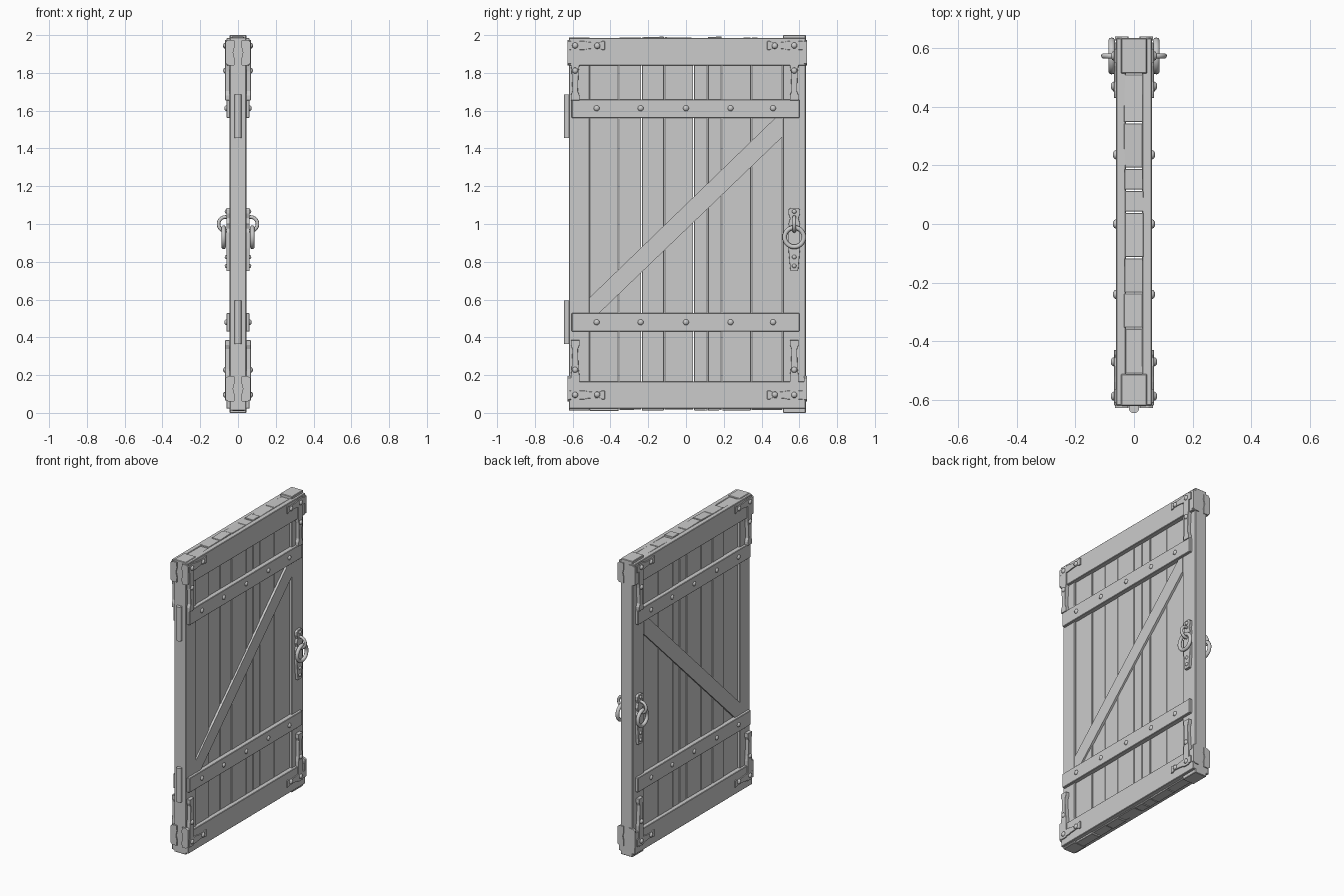
import bpy, bmesh, math, random
from mathutils import Matrix, Vector

if "Cube" in bpy.data.objects:
    bpy.data.objects.remove(bpy.data.objects["Cube"])

random.seed(4)


def finish(name, bm, bevel=0.0, smooth=False):
    bmesh.ops.recalc_face_normals(bm, faces=bm.faces[:])
    me = bpy.data.meshes.new(name)
    bm.to_mesh(me)
    bm.free()
    ob = bpy.data.objects.new(name, me)
    bpy.context.collection.objects.link(ob)
    if bevel:
        m = ob.modifiers.new("bevel", 'BEVEL')
        m.width = bevel
        m.segments = 1
    if smooth:
        for p in me.polygons:
            p.use_smooth = True
    return ob


def prism(bm, pts, lo, hi, axis=0):
    """Extrude a 2D outline: axis 0 takes (y, z) points, axis 1 takes (x, z)."""
    def co(p, d):
        return (d, p[0], p[1]) if axis == 0 else (p[0], d, p[1])
    a = [bm.verts.new(co(p, lo)) for p in pts]
    b = [bm.verts.new(co(p, hi)) for p in pts]
    bm.faces.new(a)
    bm.faces.new(b[::-1])
    for i in range(len(pts)):
        j = (i + 1) % len(pts)
        bm.faces.new((a[i], b[i], b[j], a[j]))


def rect(y0, y1, z0, z1):
    return [(y0, z0), (y1, z0), (y1, z1), (y0, z1)]


def both_sides(name, outlines, x0, x1, bevel=0.0):
    bm = bmesh.new()
    for pts in outlines:
        for s in (-1, 1):
            prism(bm, pts, s * x0, s * x1)
    return finish(name, bm, bevel)


def strap(c, start, tip, w, along_z=True):
    """Forged strap outline: straight root, narrow waist, flared tip."""
    L = tip - start
    side = [(0, w), (.42, w), (.52, w * .8), (.85, w * .62), (.92, w), (1, w)]
    pts = [(c + h, start + t * L) for t, h in side]
    pts += [(c - h, start + t * L) for t, h in reversed(side)]
    return pts if along_z else [(b, a) for a, b in pts]


# Planks with slightly uneven ends and thickness
edges = [-.512, -.355, -.235, -.115, .04, .115, .19, .345, .512]
for i, (a, b) in enumerate(zip(edges, edges[1:])):
    bm = bmesh.new()
    j = lambda k: random.uniform(-k, k)
    z0, z1 = .014 + j(.005), 1.986 + j(.005)
    pts = [(a + .002, z0 + j(.003)), (b - .002, z0 + j(.003)),
           (b - .002, z1 + j(.003)), (a + .002, z1 + j(.003))]
    o = j(.003)
    prism(bm, pts, -.032 + o, .032 + o)
    finish("plank_%d" % (i + 1), bm, .002)

# Edge stiles
for name, a, b, z0, z1 in (("hinge_stile", -.62, -.511, .012, 1.988),
                           ("latch_stile", .513, .634, 0, 2)):
    bm = bmesh.new()
    prism(bm, rect(a, b, z0, z1), -.044, .044)
    finish(name, bm, .003)

# Rails and diagonal brace on both faces
both_sides("end_rails", [rect(-.619, .634, .022, .167), rect(-.619, .634, 1.84, 1.984)],
           .028, .061, .003)
both_sides("cross_rails", [rect(-.605, .6, .43, .528), rect(-.605, .6, 1.562, 1.66)],
           .028, .062, .003)
both_sides("diagonal_brace", [[(-.511, .61), (-.511, .528), (-.46, .528), (.511, 1.462),
                               (.511, 1.562), (.473, 1.562)]], .028, .045)

# Corner straps and the caps wrapping the door edges
arms, nails = [], []
for sy, yc in ((-1, -.587), (1, .573)):
    for top in (False, True):
        f = (lambda z: 2.005 - (z - .035)) if top else (lambda z: z)
        f = (lambda z: 2.04 - z) if top else (lambda z: z)
        arms.append(strap(yc, f(.065), f(.385), .023))
        arms.append(strap(f(.095), sy * .618, sy * .43, .023, False))
        nails += [(.068, yc, f(.095)), (.068, sy * .47, f(.097)), (.068, yc, f(.228))]
both_sides("corner_straps", arms, .04, .068, .001)

bm = bmesh.new()
for y0, y1 in ((-.628, -.61), (.625, .64)):
    for z0 in (.06, 1.84):
        for s in (-1, 1):
            pts = [(.065, .01), (.065, .125), (.05, .135), (.02, .135), (.018, .10),
                   (.026, .068), (.018, .035), (.02, .0), (.05, .0)]
            prism(bm, [(s * x, z + z0) for x, z in pts], y0, y1, 1)
finish("edge_caps", bm)

# Hinge barrels
bm = bmesh.new()
for z in (.48, 1.57):
    bmesh.ops.create_cone(bm, cap_ends=True, segments=16, radius1=.018, radius2=.018,
                          depth=.23, matrix=Matrix.Translation((0, -.627, z)))
hinge = finish("hinge_barrels", bm)

# Handle plates
half = [(.02, .75), (.025, .80), (.031, .87), (.031, .955), (.022, .975), (.031, 1.0),
        (.022, 1.03), (.031, 1.055), (.031, 1.075), (.018, 1.086)]
plate = [(.573 + a, z) for a, z in half] + [(.573 - a, z) for a, z in reversed(half)]
both_sides("handle_plates", [plate], .04, .062, .001)


# Handle rings and staples
def torus(bm, centre, R, r, axis, n=28, m=10):
    rot = Matrix.Rotation(math.pi / 2, 3, axis)
    grid = []
    for i in range(n):
        a = 2 * math.pi * i / n
        row = []
        for k in range(m):
            t = 2 * math.pi * k / m
            d = R + r * math.cos(t)
            v = rot @ Vector((d * math.cos(a), d * math.sin(a), r * math.sin(t)))
            row.append(bm.verts.new(v + Vector(centre)))
        grid.append(row)
    for i in range(n):
        for k in range(m):
            p, q = grid[i], grid[(i + 1) % n]
            bm.faces.new((p[k], q[k], q[(k + 1) % m], p[(k + 1) % m]))


rings, staples = bmesh.new(), bmesh.new()
for s in (-1, 1):
    torus(rings, (s * .076, .573, .93), .051, .012, 'Y')
    torus(staples, (s * .066, .573, 1.0), .037, .0095, 'X')
finish("handle_rings", rings, smooth=True)
finish("handle_staples", staples, smooth=True)

# Domed nail heads
nails += [(.061, y, z) for y in (-.473, -.24, 0, .236, .461) for z in (.48, 1.613)]
bm = bmesh.new()
for x, y, z, r in [n + (.016,) for n in nails] + \
        [(.062, .573, z, .012) for z in (.778, .825, 1.066)]:
    for s in (-1, 1):
        mat = Matrix.Translation((s * x, y, z)) @ Matrix.Diagonal((.7, 1, 1, 1)) \
            @ Matrix.Rotation(math.pi / 2, 4, 'Y')
        bmesh.ops.create_uvsphere(bm, u_segments=10, v_segments=6, radius=r, matrix=mat)
finish("nail_heads", bm, smooth=True)
